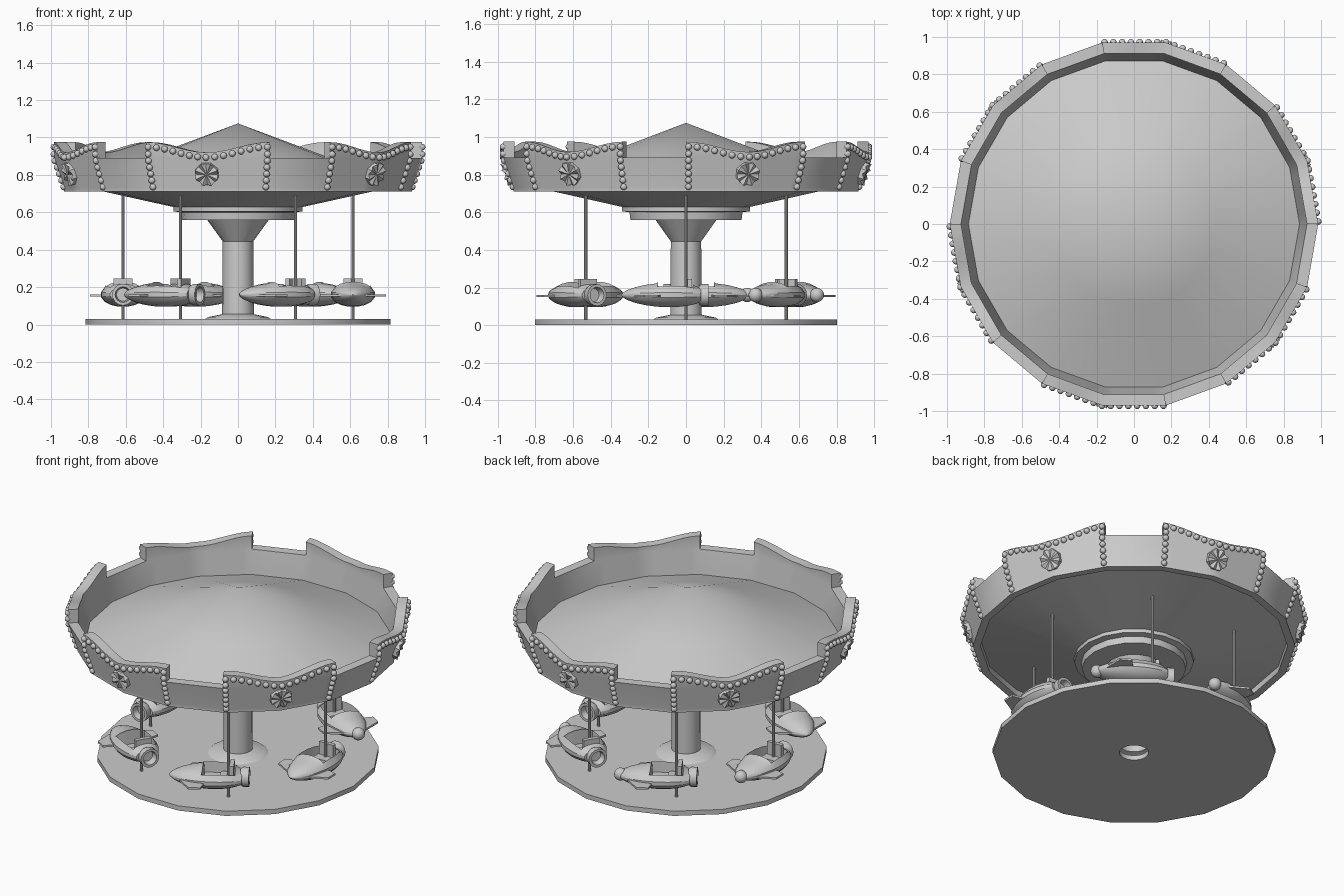
import bpy, bmesh, math
from mathutils import Matrix, Vector

if "Cube" in bpy.data.objects:
    bpy.data.objects.remove(bpy.data.objects["Cube"])

grey = bpy.data.materials.new("plain_grey")
grey.use_nodes = True
grey.diffuse_color = (0.6, 0.6, 0.6, 1)
grey.node_tree.nodes["Principled BSDF"].inputs["Base Color"].default_value = (0.6, 0.6, 0.6, 1)

SIDES = 18
STEP = math.tau / SIDES
ORBIT = 0.615
MID = 0.16  # height of the vehicle axis


def finish(bm, name, recalc=True):
    """Turn a bmesh into a smooth-by-angle object."""
    bmesh.ops.remove_doubles(bm, verts=bm.verts, dist=1e-4)
    if recalc:
        bmesh.ops.recalc_face_normals(bm, faces=bm.faces)
    mesh = bpy.data.meshes.new(name)
    bm.to_mesh(mesh)
    bm.free()
    mesh.materials.append(grey)
    ob = bpy.data.objects.new(name, mesh)
    bpy.context.collection.objects.link(ob)
    bpy.ops.object.select_all(action="DESELECT")
    ob.select_set(True)
    bpy.context.view_layer.objects.active = ob
    bpy.ops.object.shade_smooth_by_angle(angle=math.radians(30))
    return ob


def bridge(bm, rings, closed_rows=False):
    """Join consecutive vertex rings with quads."""
    count = len(rings) if closed_rows else len(rings) - 1
    for i in range(count):
        a, b = rings[i], rings[(i + 1) % len(rings)]
        for j in range(len(a)):
            k = (j + 1) % len(a)
            bm.faces.new((a[j], a[k], b[k], b[j]))


def lathe(name, profile, closed=False, segments=SIDES, matrix=None):
    """Revolve (radius, height) points about z."""
    bm = bmesh.new()
    rings = []
    for r, z in profile:
        angles = [math.tau * i / segments for i in range(segments)]
        rings.append([bm.verts.new((r * math.cos(a), r * math.sin(a), z)) for a in angles])
    bridge(bm, rings, closed)
    if matrix:
        bm.transform(matrix)
    return finish(bm, name)


def around(ob, name, angles):
    """Place linked copies of a part around the axis."""
    for i, a in enumerate(angles):
        copy = ob if i == 0 else ob.copy()
        if i:
            bpy.context.collection.objects.link(copy)
        copy.name = f"{name}_{i + 1}"
        copy.rotation_euler.z = math.radians(a)


def rim_point(p, r, z):
    """Point on the 18-sided outline, p counted in sides."""
    i = math.floor(p)
    a, b = (Vector((math.cos(k * STEP), math.sin(k * STEP), 0)) for k in (i, i + 1))
    v = a.lerp(b, p - i) * r
    v.z = z
    return v


def panel_top(s):
    return 0.92 + 0.055 * math.cos(math.pi * s) ** 2


def outer_radius(z):
    return 0.93 + 0.055 * min(1, max(0, (z - 0.73) / 0.16))


SIXTHS = range(0, 360, 60)

# Floor, column and canopy
lathe("floor_disc", [(0.085, 0), (0.815, 0), (0.815, 0.03), (0.085, 0.03)], True)
lathe("center_column", [(0.175, 0.03), (0.16, 0.04), (0.085, 0.055), (0.082, 0.445),
                        (0.165, 0.56), (0.3, 0.56), (0.305, 0.6), (0.345, 0.605),
                        (0.345, 0.63), (0.0, 0.63)])
lathe("canopy_underside", [(0.33, 0.625), (0.885, 0.748)])
lathe("canopy_roof", [(0.885, 0.748), (0.44, 0.91), (0, 1.075)])

# Crown wall with six raised wavy panels
bm = bmesh.new()
sections = []
DIV = 6
for group in range(6):
    start = group * 3
    for i in range(2 * DIV + 1):
        sections.append((start + i / DIV, panel_top(i / (2 * DIV))))
    sections += [(start + 2, 0.89), (start + 3, 0.89)]
rings = []
for p, top in sections:
    outline = [(0.93, 0.71), (0.93, 0.73), (0.985, 0.89), (0.985, top),
               (0.925, top), (0.925, 0.89), (0.885, 0.748), (0.885, 0.71)]
    rings.append([bm.verts.new(rim_point(p, r, z)) for r, z in outline])
bridge(bm, rings, True)
bmesh.ops.remove_doubles(bm, verts=bm.verts, dist=1e-4)
bmesh.ops.dissolve_degenerate(bm, edges=bm.edges, dist=1e-4)
finish(bm, "crown_wall")

# Beads edging one panel
bm = bmesh.new()
spots = []
for i in range(15):
    s = i / 14
    spots.append((0.04 + 1.92 * s, panel_top(s) - 0.027))
for i in range(6):
    spots += [(p, 0.735 + 0.035 * i) for p in (0.04, 1.96)]
for p, z in spots:
    place = Matrix.Translation(rim_point(p, outer_radius(z) + 0.002, z))
    bmesh.ops.create_icosphere(bm, subdivisions=2, radius=0.018, matrix=place)
around(finish(bm, "panel_beads"), "panel_beads", SIXTHS)

# Rosette at each panel centre
bm = bmesh.new()
petals = 16
hub = bm.verts.new((0, 0, 0.012))
front, back = [], []
for i in range(petals):
    a = math.tau * i / petals
    r = 0.065 if i % 2 else 0.06
    x, y = r * math.cos(a), r * math.sin(a)
    front.append(bm.verts.new((x, y, 0.02 if i % 2 else 0.004)))
    back.append(bm.verts.new((x, y, -0.02)))
for i in range(petals):
    bm.faces.new((hub, front[i], front[(i + 1) % petals]))
bridge(bm, [front, back])
bm.transform(Matrix.Translation((outer_radius(0.805) + 0.003, 0, 0.805))
             @ Matrix.Rotation(math.radians(109), 4, "Y"))
around(finish(bm, "rosette"), "rosette", range(20, 380, 60))

# Poles
pole = lathe("pole", [(0, 0), (0.009, 0), (0.009, 0.695), (0, 0.695)], segments=10,
             matrix=Matrix.Translation((ORBIT, 0, 0)))
around(pole, "pole", SIXTHS)

# Vehicle body: lofted hull with a sunken cockpit
bm = bmesh.new()
hull = [(-0.345, 0.02), (-0.335, 0.2), (-0.31, 0.42), (-0.27, 0.64), (-0.22, 0.82), (-0.16, 0.95),
        (-0.1, 1), (-0.04, 0.97), (0.01, 0.88), (0.05, 0.74), (0.08, 0.58)]
rings = []
for y, s in hull:
    angles = [math.tau * (i + 0.5) / 16 for i in range(16)]
    rings.append([bm.verts.new((ORBIT + 0.12 * s * math.cos(a), y,
                                MID + 0.066 * s * math.sin(a))) for a in angles])
bridge(bm, rings)
bm.faces.new(rings[0])
bm.faces.new(rings[-1])
bmesh.ops.recalc_face_normals(bm, faces=bm.faces)
bm.normal_update()
opening = []
for f in bm.faces:
    c = f.calc_center_median()
    if -0.17 < c.y < 0.03 and c.z > MID + 0.03 and abs(c.x - ORBIT) < 0.085:
        opening.append(f)
bmesh.ops.inset_region(bm, faces=opening, thickness=0.012, depth=0.006)
bmesh.ops.inset_region(bm, faces=opening, thickness=0.004)
for v in {v for f in opening for v in f.verts}:
    v.co.z = MID - 0.02
around(finish(bm, "vehicle_body", False), "vehicle_body", SIXTHS)

# Seat with raised headrest
bm = bmesh.new()
for size, place in (((0.1, 0.025, 0.1), (ORBIT, 0.02, 0.195)),
                    ((0.11, 0.06, 0.03), (ORBIT, -0.02, 0.15))):
    bmesh.ops.create_cube(bm, size=1, matrix=Matrix.Translation(place) @ Matrix.Diagonal((*size, 1)))
around(finish(bm, "seat"), "seat", SIXTHS)

# Tail nozzle ring, open to the rear
turn = Matrix.Translation((ORBIT, 0, MID)) @ Matrix.Rotation(math.radians(-90), 4, "X")
nozzle = lathe("tail_nozzle", [(0, 0.08), (0.035, 0.08), (0.042, 0.12), (0.058, 0.12),
                               (0.058, 0.085), (0.05, 0.07), (0, 0.07)],
               segments=16, matrix=turn)
around(nozzle, "tail_nozzle", SIXTHS)

# Pair of swept wings
bm = bmesh.new()
for side in (-1, 1):
    layers = []
    for z in (MID - 0.011, MID + 0.001):
        layers.append([bm.verts.new((ORBIT + side * x, y, z)) for x, y in
                       ((0.07, -0.28), (0.175, -0.22), (0.175, -0.15), (0.09, -0.13))])
    bridge(bm, layers)
    for ring in layers:
        bm.faces.new(ring)
around(finish(bm, "wings"), "wings", SIXTHS)

# Ball noses on half of the vehicles
bm = bmesh.new()
bmesh.ops.create_uvsphere(bm, u_segments=14, v_segments=8, radius=0.038,
                          matrix=Matrix.Translation((ORBIT, -0.325, MID)))
around(finish(bm, "ball_nose"), "ball_nose", (60, 120, 180))
